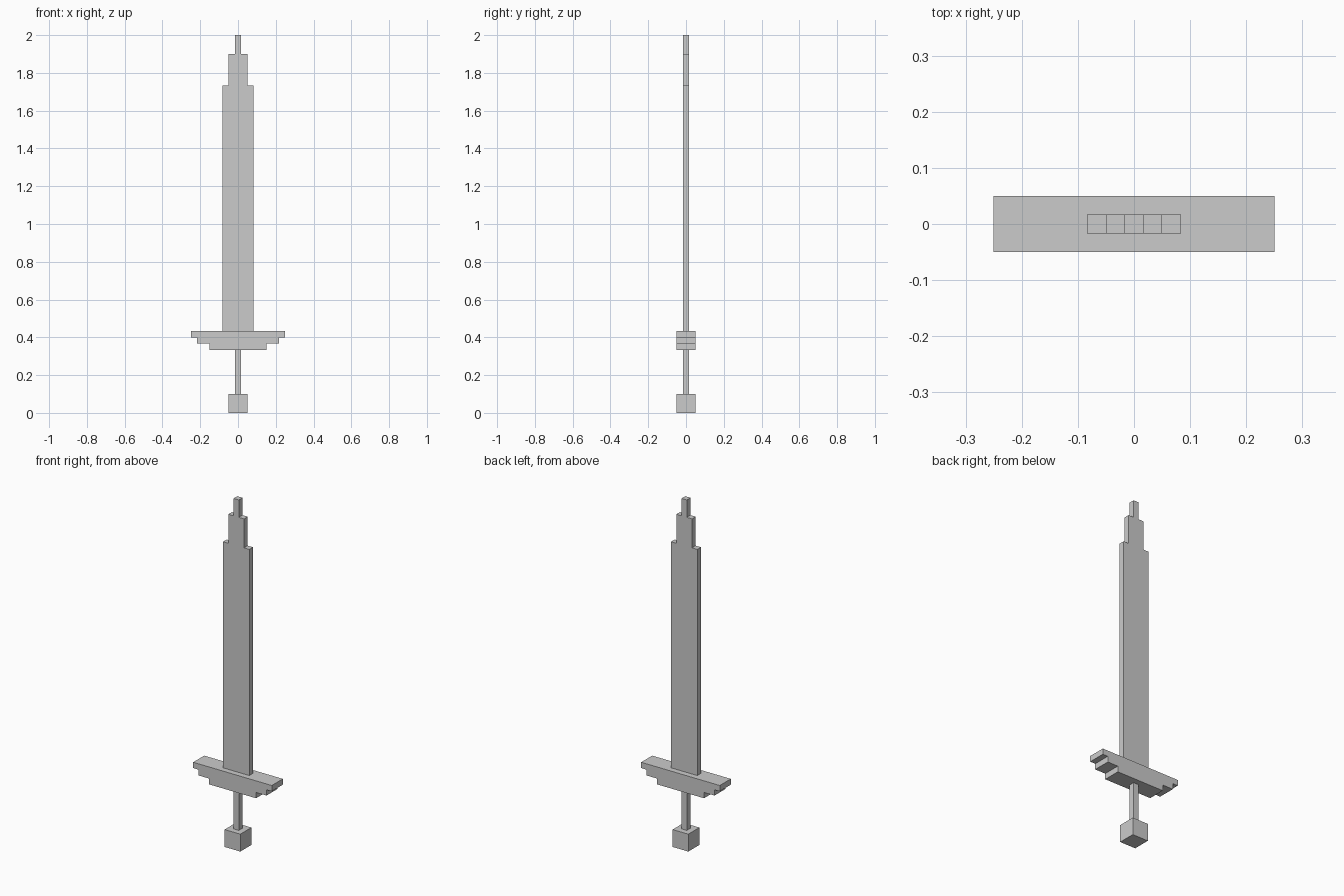
import bpy
import bmesh

if "Cube" in bpy.data.objects:
    bpy.data.objects.remove(bpy.data.objects["Cube"])

U = 1 / 30  # one voxel: the sword is 60 voxels tall


def stepped_part(name, base, steps, depth):
    """Extrude a symmetric stepped outline; steps are (width, height) in voxels, bottom up."""
    right, z = [], base
    for width, height in steps:
        right += [(width / 2, z), (width / 2, z + height)]
        z += height
    outline = right + [(-x, h) for x, h in reversed(right)]

    bm = bmesh.new()
    face = bm.faces.new([bm.verts.new((x * U, -depth / 2 * U, h * U)) for x, h in outline])
    grown = bmesh.ops.extrude_face_region(bm, geom=[face])["geom"]
    bmesh.ops.translate(bm, vec=(0, depth * U, 0),
                        verts=[v for v in grown if isinstance(v, bmesh.types.BMVert)])
    bmesh.ops.recalc_face_normals(bm, faces=bm.faces)
    mesh = bpy.data.meshes.new(name)
    bm.to_mesh(mesh)
    bm.free()
    obj = bpy.data.objects.new(name, mesh)
    bpy.context.collection.objects.link(obj)
    return obj


# Cube pommel and thin grip
stepped_part("pommel", 0, [(3, 3)], 3)
stepped_part("grip", 3, [(1, 7)], 1)

# Crossguard widening upward in three tiers
stepped_part("crossguard", 10, [(9, 1), (13, 1), (15, 1)], 3)

# Flat blade narrowing in steps to the tip
stepped_part("blade", 13, [(5, 39), (3, 5), (1, 3)], 1)
